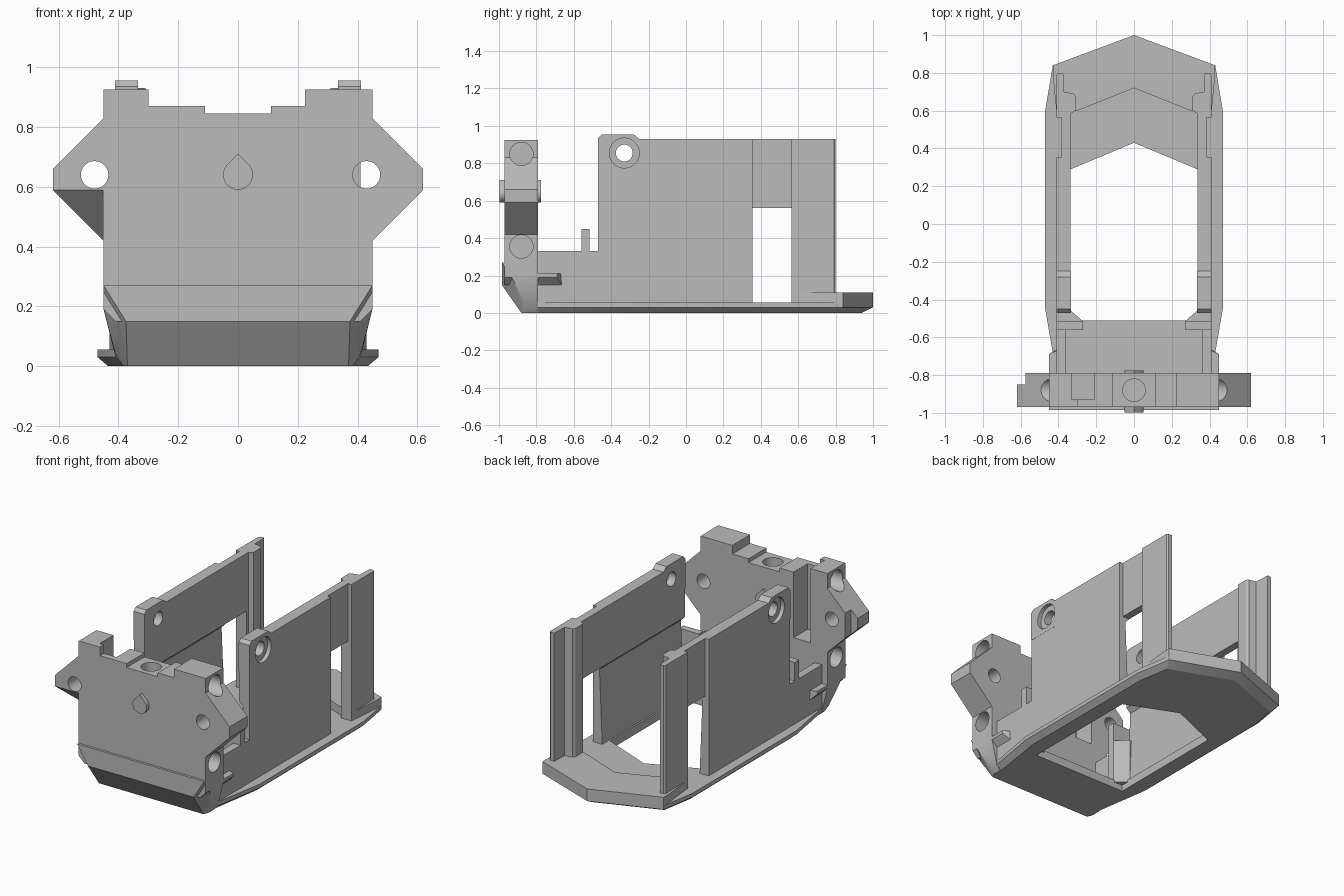
import bpy, bmesh, math
from mathutils import Vector

if "Cube" in bpy.data.objects:
    bpy.data.objects.remove(bpy.data.objects["Cube"])

grey = bpy.data.materials.new("plain grey")
grey.diffuse_color = (0.5, 0.5, 0.5, 1)
grey.use_nodes = True
grey.node_tree.nodes["Principled BSDF"].inputs["Base Color"].default_value = grey.diffuse_color


def finish(name, bm):
    bmesh.ops.recalc_face_normals(bm, faces=bm.faces)
    me = bpy.data.meshes.new(name)
    bm.to_mesh(me)
    bm.free()
    ob = bpy.data.objects.new(name, me)
    bpy.context.collection.objects.link(ob)
    me.materials.append(grey)
    return ob


def place(axis, u, v, w):
    return {'x': (w, u, v), 'y': (u, w, v), 'z': (u, v, w)}[axis]


def loft(name, axis, rings):
    """Solid through rings of 2D points, each given as (points, position on axis)."""
    bm = bmesh.new()
    rs = [[bm.verts.new(place(axis, u, v, w)) for u, v in pts] for pts, w in rings]
    n = len(rs[0])
    for a, b in zip(rs, rs[1:]):
        for i in range(n):
            bm.faces.new((a[i], a[(i + 1) % n], b[(i + 1) % n], b[i]))
    bm.faces.new(rs[0])
    bm.faces.new(rs[-1])
    return finish(name, bm)


def prism(name, axis, pts, a, b):
    return loft(name, axis, [(pts, a), (pts, b)])


def box(name, x, y, z):
    return prism(name, 'z', [(x[0], y[0]), (x[1], y[0]), (x[1], y[1]), (x[0], y[1])], *z)


def cyl(name, axis, u, v, r, a, b):
    pts = [(u + r * math.cos(t * math.tau / 32), v + r * math.sin(t * math.tau / 32))
           for t in range(32)]
    return prism(name, axis, pts, a, b)


def hull(name, pts):
    bm = bmesh.new()
    for p in pts:
        bm.verts.new(p)
    bmesh.ops.convex_hull(bm, input=bm.verts)
    return finish(name, bm)


def cut(ob, *cutters):
    for c in cutters:
        m = ob.modifiers.new("cut", 'BOOLEAN')
        m.operation, m.solver, m.object = 'DIFFERENCE', 'EXACT', c
        with bpy.context.temp_override(object=ob, active_object=ob):
            bpy.ops.object.modifier_apply(modifier=m.name)
        bpy.data.objects.remove(c)


def flip(s, pts):
    return [(s * u, v) for u, v in pts]


def both(right):
    """Close a right-hand outline by mirroring it in x."""
    return right + [(-x, y) for x, y in reversed(right) if x > 0]


# base tray with chamfered underside and open middle
top = both([(0, 1), (.43, .84), (.47, .6), (.47, -.45), (.41, -.8), (.385, -.88)])
low = both([(0, .94), (.40, .79), (.435, .58), (.435, -.43), (.385, -.75), (.37, -.88)])
base = loft("base_tray", 'z', [(low, 0), (top, .03), (top, .055)])
opening = both([(0, .43), (.335, .29), (.335, -.51)])
cut(base, prism("opening_cutter", 'z', opening, -.1, .2))

# raised pointed deck at the rear
deck_low = both([(0, .97), (.415, .815), (.41, .79), (.41, .59), (.3, .6), (0, .72)])
deck_top = both([(0, 1), (.43, .84), (.43, .79), (.41, .59), (.3, .6), (0, .72)])
# keep the rear edge vertical above the tray
prism("rear_deck", 'z', deck_top, .05, .108)

# front plate with ears and stepped top
plate_pts = [(.41, .15), (.45, .19), (.45, .42), (.62, .59), (.62, .66), (.45, .83),
             (.45, .925), (.225, .925), (.225, .87), (.11, .87), (.11, .845),
             (-.11, .845), (-.11, .87), (-.30, .87), (-.30, .925), (-.45, .925),
             (-.45, .83), (-.62, .66), (-.62, .59), (-.45, .42), (-.45, .19), (-.41, .15)]
plate = prism("front_plate", 'y', plate_pts, -.97, -.79)
cut(plate,
    cyl("left_ear_hole", 'y', -.48, .64, .046, -1.1, -.6),
    cyl("right_ear_hole", 'y', .43, .64, .046, -1.1, -.6),
    cyl("top_hole", 'z', 0, -.88, .06, .72, 1),
    # slanted cut below the left ear
    prism("ear_cutter", 'x', [(-1.1, .59), (-.97, .59), (-.80, .42), (-.80, .3), (-1.1, .3)],
          -.8, -.452),
    box("ear_back_cutter", (-.8, -.575), (-.85, -.7), (.3, .9)),
    # cable channel open to the back
    box("channel_cutter", (-.33, -.21), (-.93, -.7), (.45, 1)))
for s in (1, -1):
    for z in (.85, .355):
        cut(plate, cyl("side_screw_hole", 'x', -.88, z, .062, s * .36, s * .7))

# drop-shaped boss through the plate
drop = [(.05 * math.cos(math.radians(a)), .64 + .05 * math.sin(math.radians(a)))
        for a in range(-220, 41, 13)] + [(0, .71)]
prism("drop_boss_front", 'y', drop, -.997, -.95)
prism("drop_boss_back", 'y', drop, -.80, -.775)

# faceted chin below the front plate
chin = []
for s in (1, -1):
    chin += [(s * x, y, z) for x, y, z in (
        (.45, -.985, .27), (.375, -.985, .15), (.37, -.88, 0), (.45, -.93, .19),
        (.41, -.9, .15), (.41, -.86, .04), (.385, -.85, 0), (.45, -.79, .27),
        (.45, -.79, .19), (.41, -.79, .15), (.41, -.79, .03), (.385, -.79, 0))]
hull("chin", chin)

for s, side in ((1, "right"), (-1, "left")):
    # main wall, slightly recessed low on the inside
    wall = prism(side + "_wall", 'y', flip(s, [
        (.41, .04), (.41, .93), (.335, .93), (.335, .56), (.365, .53), (.345, .04)]), -.47, .355)
    # screw tab with counterbored hole
    tab = prism(side + "_screw_tab", 'x', [
        (-.47, .75), (-.47, .935), (-.45, .955), (-.28, .955), (-.25, .93), (-.25, .75)],
        s * .334, s * .411)
    for ob in (wall, tab):
        cut(ob, cyl("screw_hole", 'x', -.33, .855, .045, s * .2, s * .6),
            cyl("counterbore", 'x', -.33, .855, .08, s * .385, s * .6))
    # thin panel above the side window
    box(side + "_window_panel", sorted((s * .335, s * .385)), (.35, .575), (.56, .93))
    # rear post with inner lip
    prism(side + "_rear_post", 'z', flip(s, [
        (.41, .565), (.41, .79), (.40, .80), (.375, .80), (.37, .70), (.32, .69),
        (.31, .675), (.31, .60), (.335, .585), (.335, .565)]), .04, .93)
    # low wall joining the plate to the main wall
    box(side + "_low_wall", sorted((s * .36, s * .41)), (-.80, -.46), (.04, .33))
    # hook peg
    box(side + "_peg", sorted((s * .27, s * .41)), (-.56, -.515), (.3, .45))
    prism(side + "_peg_brace", 'z', flip(s, [
        (.41, -.45), (.345, -.45), (.27, -.515), (.27, -.56), (.41, -.56)]), .04, .33)
    # side flange with slanted underside
    hull(side + "_flange", [(s * x, y, z) for x, y, z in (
        (.40, -.92, .15), (.41, -.92, .15), (.45, -.92, .19), (.45, -.92, .21),
        (.40, -.92, .21), (.40, -.665, .15), (.41, -.665, .15), (.45, -.69, .19),
        (.45, -.69, .21), (.40, -.665, .21))])

# remove the unused look of facets on round parts
for ob in bpy.context.scene.objects:
    bpy.ops.object.select_all(action='DESELECT')
    ob.select_set(True)
    bpy.context.view_layer.objects.active = ob
    bpy.ops.object.shade_smooth_by_angle(angle=math.radians(25))
